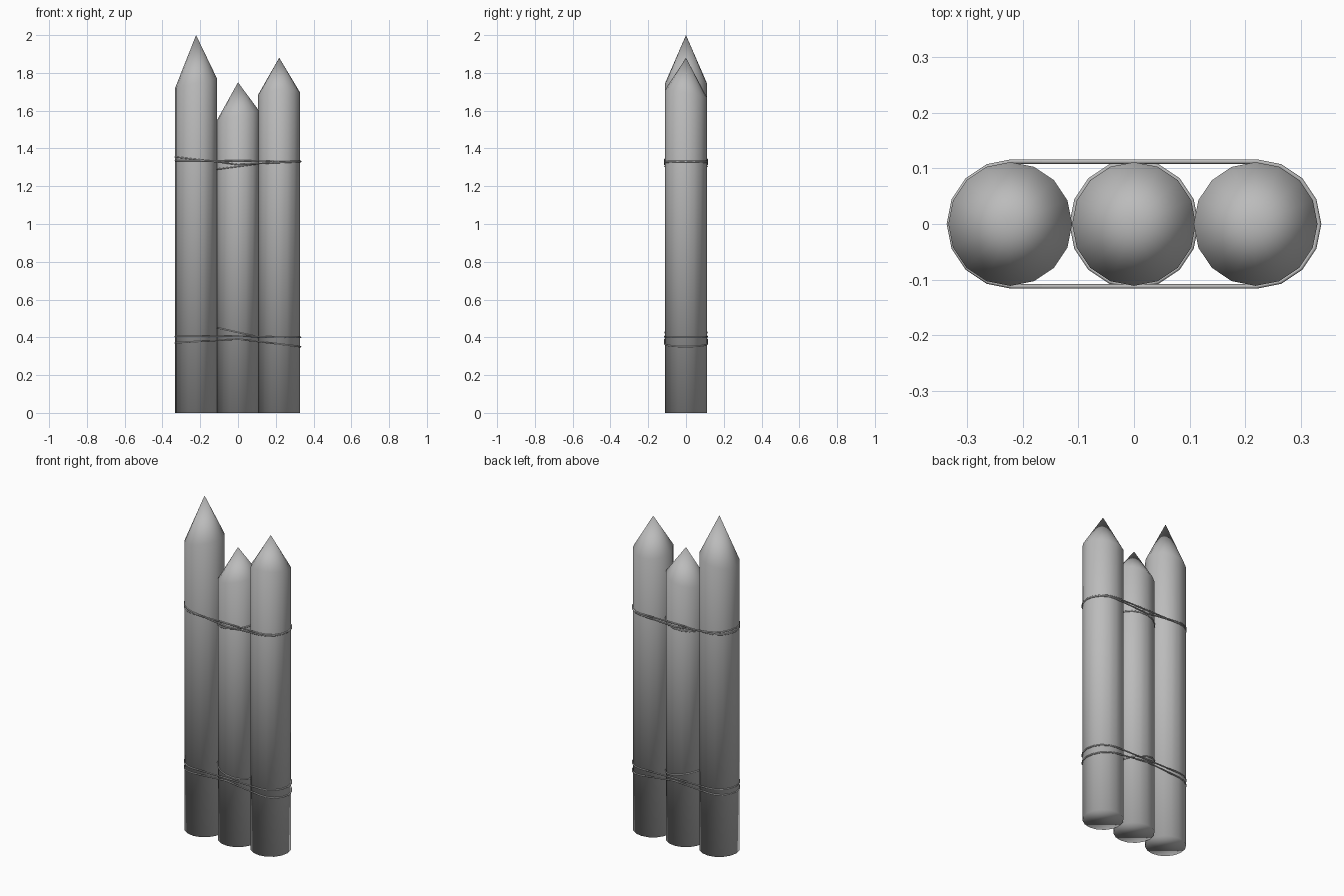
import bpy, bmesh, math
from mathutils import Vector

cube = bpy.data.objects.get("Cube")
if cube:
    bpy.data.objects.remove(cube, do_unlink=True)

SIDES, R = 16, 0.111

grey = bpy.data.materials.new("plain grey")
grey.use_nodes = True
grey.diffuse_color = (0.5, 0.5, 0.5, 1)
grey.node_tree.nodes["Principled BSDF"].inputs["Base Color"].default_value = (0.5, 0.5, 0.5, 1)


def finish(name, bm):
    bmesh.ops.recalc_face_normals(bm, faces=bm.faces)
    for f in bm.faces:
        f.smooth = True
    mesh = bpy.data.meshes.new(name)
    bm.to_mesh(mesh)
    bm.free()
    mesh.materials.append(grey)
    obj = bpy.data.objects.new(name, mesh)
    bpy.context.collection.objects.link(obj)


def bridge(bm, a, b):
    n = len(a)
    for i in range(n):
        bm.faces.new((a[i], a[(i + 1) % n], b[(i + 1) % n], b[i]))


def stake(name, x, shoulder, tilt_x, tilt_y, tip):
    """Sharpened log with a slightly slanted shoulder."""
    bm = bmesh.new()
    bottom, top = [], []
    for i in range(SIDES):
        a = math.tau * i / SIDES
        c, s = math.cos(a), math.sin(a)
        bottom.append(bm.verts.new((x + R * c, R * s, 0)))
        top.append(bm.verts.new((x + R * c, R * s, shoulder + tilt_x * c + tilt_y * s)))
    bridge(bm, bottom, top)
    point = bm.verts.new((x, 0, tip))
    for i in range(SIDES):
        bm.faces.new((top[i], top[(i + 1) % SIDES], point))
    bm.faces.new(bottom[::-1])
    finish(name, bm)


def rope(name, half, z_left, z_mid, z_right, r=0.112, thick=0.004):
    """Closed loop round stakes whose outer centres are at +-half."""
    def height(x):
        t = x / (half + R)
        return z_mid + (z_right - z_mid) * t if t > 0 else z_mid + (z_mid - z_left) * t

    # Path: two half circles, with a middle point on each straight run
    path = []
    for side in (1, -1):
        for i in range(9):
            a = math.pi * (i / 8 - 0.5) + (0 if side > 0 else math.pi)
            path.append((side * half + r * math.cos(a), r * math.sin(a)))
        if half:
            path.append((0, side * r))
    if not half:
        path = path[:8] + path[9:17]
    points = [Vector((x, y, height(x))) for x, y in path]

    bm = bmesh.new()
    rings = []
    n = len(points)
    for i, p in enumerate(points):
        along = (points[(i + 1) % n] - points[i - 1]).normalized()
        out = along.cross(Vector((0, 0, 1))).normalized()
        up = out.cross(along)
        rings.append([bm.verts.new(p + thick * (math.cos(a) * out + math.sin(a) * up))
                      for a in (math.tau * k / 6 for k in range(6))])
    for i in range(n):
        bridge(bm, rings[i - 1], rings[i])
    finish(name, bm)


# Stakes
stake("right_stake", -0.222, 1.745, 0.025, 0, 2.0)
stake("middle_stake", 0, 1.575, 0.025, 0, 1.75)
stake("left_stake", 0.218, 1.69, 0.005, -0.02, 1.88)

# Upper lashing
rope("upper_rope_level", 0.22, 1.335, 1.335, 1.332)
rope("upper_rope_slanted", 0.22, 1.355, 1.315, 1.33)
rope("upper_rope_middle", 0, 1.29, 1.305, 1.32)

# Lower lashing
rope("lower_rope_level", 0.22, 0.405, 0.405, 0.40)
rope("lower_rope_slanted", 0.22, 0.37, 0.39, 0.35)
rope("lower_rope_middle", 0, 0.45, 0.425, 0.40)
